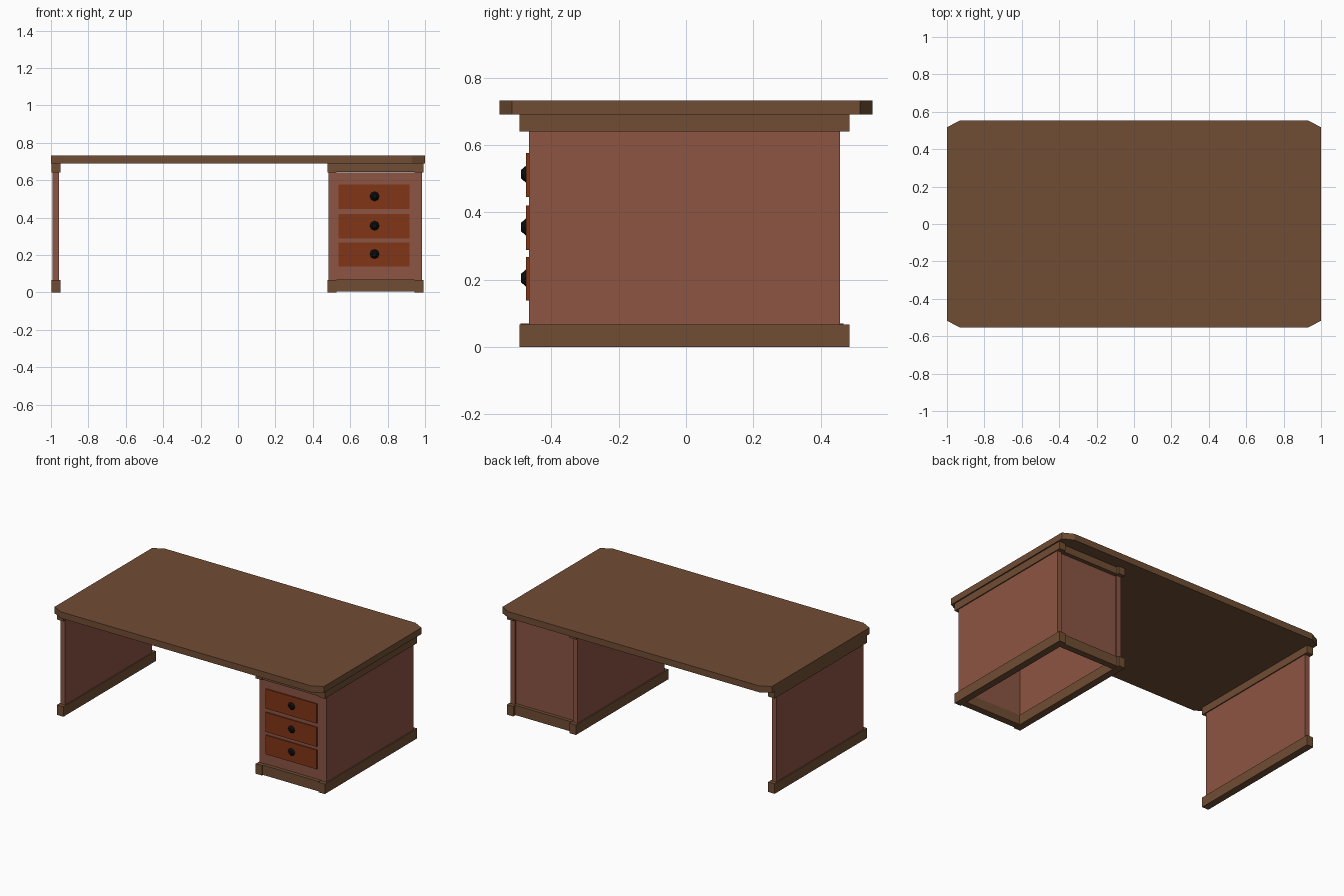
import bpy, bmesh
from math import radians

if "Cube" in bpy.data.objects:
    bpy.data.objects.remove(bpy.data.objects["Cube"])


def material(name, rgb):
    m = bpy.data.materials.new(name)
    m.diffuse_color = (*rgb, 1)
    m.use_nodes = True
    m.node_tree.nodes["Principled BSDF"].inputs["Base Color"].default_value = m.diffuse_color
    return m


TRIM = material("brown_wood", (0.165, 0.075, 0.034))
PANEL = material("red_wood", (0.262, 0.09, 0.056))
DRAWER = material("drawer_wood", (0.22, 0.036, 0.008))
BLACK = material("black_knob", (0.004, 0.004, 0.004))


def finish(name, bm, mat):
    bmesh.ops.recalc_face_normals(bm, faces=bm.faces[:])
    me = bpy.data.meshes.new(name)
    bm.to_mesh(me)
    bm.free()
    me.materials.append(mat)
    ob = bpy.data.objects.new(name, me)
    bpy.context.collection.objects.link(ob)
    return ob


def box(name, x, y, z, mat):
    bm = bmesh.new()
    bmesh.ops.create_cube(bm, size=1)
    for v in bm.verts:
        for i, (lo, hi) in enumerate((x, y, z)):
            v.co[i] = lo + (v.co[i] + 0.5) * (hi - lo)
    return finish(name, bm, mat)


# Table top with clipped corners
bm = bmesh.new()
quarter = [(1.0, 0.517), (0.93, 0.554)]
outline = (quarter + [(-x, y) for x, y in reversed(quarter)]
           + [(-x, -y) for x, y in quarter]
           + [(x, -y) for x, y in reversed(quarter)])
face = bm.faces.new([bm.verts.new((x, y, 0.69)) for x, y in outline])
ext = bmesh.ops.extrude_face_region(bm, geom=[face], use_keep_orig=True)
for v in ext["geom"]:
    if isinstance(v, bmesh.types.BMVert):
        v.co.z = 0.733
finish("table_top", bm, TRIM)

# Upright panels, each with a foot rail and a top rail
for name, cx in (("left_leg", -0.974), ("pedestal_inner", 0.502), ("pedestal_outer", 0.967)):
    box(name + "_panel", (cx - 0.017, cx + 0.017), (-0.467, 0.457), (0.067, 0.64), PANEL)
    for part, z in (("foot_rail", (0, 0.067)), ("top_rail", (0.64, 0.69))):
        box(f"{name}_{part}", (cx - 0.024, cx + 0.024), (-0.495, 0.485), z, TRIM)

# Pedestal front and back panels with their cross rails
box("pedestal_front_panel", (0.485, 0.95), (-0.467, -0.445), (0.067, 0.64), PANEL)
box("pedestal_back_panel", (0.519, 0.95), (0.425, 0.445), (0.067, 0.64), PANEL)
for side, y in (("front", (-0.491, -0.445)), ("back", (0.425, 0.468))):
    box(f"pedestal_{side}_foot_rail", (0.526, 0.943), y, (0.004, 0.07), TRIM)
    box(f"pedestal_{side}_top_rail", (0.526, 0.943), y, (0.643, 0.69), TRIM)

# Drawer fronts and faceted knobs
for i, (lo, hi) in enumerate(((0.446, 0.577), (0.289, 0.42), (0.139, 0.267))):
    box(f"drawer_front_{i + 1}", (0.537, 0.917), (-0.475, -0.46), (lo, hi), DRAWER)
    bpy.ops.mesh.primitive_cone_add(
        vertices=8, radius1=0.026, radius2=0.013, depth=0.015,
        location=(0.73, -0.482, (lo + hi) / 2 + 0.002), rotation=(radians(90), 0, 0))
    knob = bpy.context.object
    knob.name = f"drawer_knob_{i + 1}"
    knob.data.materials.append(BLACK)
